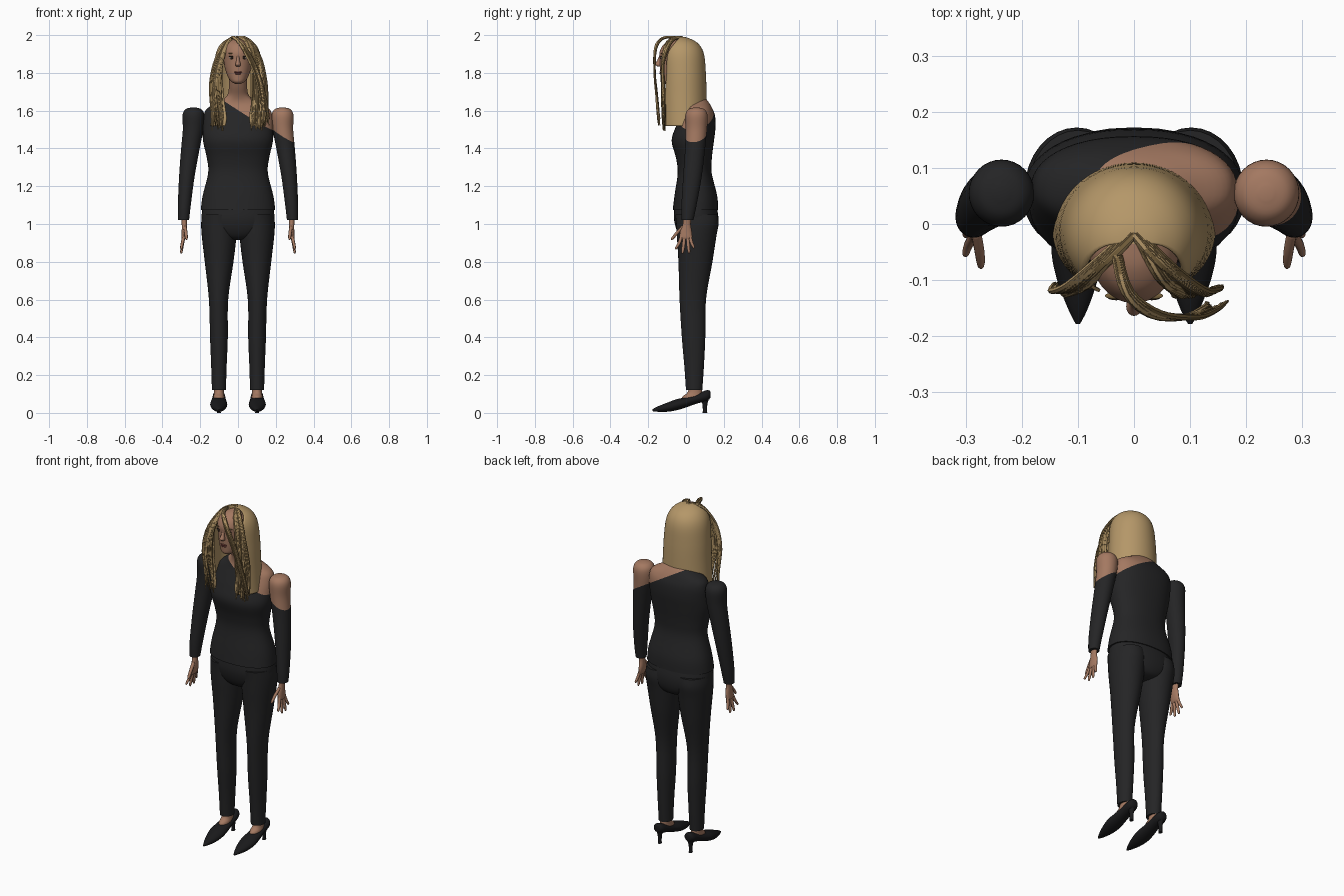
import bpy, bmesh, math, random
from mathutils import Vector

random.seed(4)
cube = bpy.data.objects.get("Cube")
if cube:
    bpy.data.objects.remove(cube, do_unlink=True)


def material(name, r, g, b):
    m = bpy.data.materials.new(name)
    m.use_nodes = True
    m.diffuse_color = (r, g, b, 1)
    bsdf = m.node_tree.nodes["Principled BSDF"]
    bsdf.inputs["Base Color"].default_value = (r, g, b, 1)
    bsdf.inputs["Roughness"].default_value = 0.7
    return m


SKIN = material("skin", 0.37, 0.19, 0.12)
GOLD = material("hair gold", 0.46, 0.31, 0.14)
DARK = material("hair dark gold", 0.2, 0.13, 0.05)
CLOTH = material("black cloth", 0.018, 0.018, 0.019)
SHOE = material("black leather", 0.01, 0.01, 0.011)
LIPS = material("lip red brown", 0.2, 0.06, 0.05)
EYE = material("eye brown", 0.03, 0.018, 0.012)
WHITE = material("eye white", 0.45, 0.4, 0.36)


def finish(name, bm, mats):
    bmesh.ops.recalc_face_normals(bm, faces=bm.faces)
    mesh = bpy.data.meshes.new(name)
    bm.to_mesh(mesh)
    bm.free()
    ob = bpy.data.objects.new(name, mesh)
    bpy.context.collection.objects.link(ob)
    for m in mats:
        mesh.materials.append(m)
    smooth(ob)
    return ob


def smooth(ob):
    bpy.ops.object.select_all(action='DESELECT')
    ob.select_set(True)
    bpy.context.view_layer.objects.active = ob
    bpy.ops.object.shade_smooth_by_angle(angle=math.radians(50))


def spline(rows, steps=5):
    """Catmull-Rom through rows of numbers."""
    rows = [Vector(r) for r in rows]
    out = []
    for i in range(len(rows) - 1):
        a, b, c, d = rows[max(i - 1, 0)], rows[i], rows[i + 1], rows[min(i + 2, len(rows) - 1)]
        for k in range(steps):
            t = k / steps
            out.append((b * 2 + (c - a) * t + (a * 2 - b * 5 + c * 4 - d) * t * t
                        + (b * 3 - a - c * 3 + d) * t ** 3) / 2)
    return out + [rows[-1]]


def signed_pow(v, p):
    return math.copysign(abs(v) ** p, v)


def loft(rings, side=1, axis="z", sides=32, power=2.0):
    """Rings are (station, centre a, centre b, radius a, radius b)."""
    bm = bmesh.new()
    loops = []
    for t, a, b, ra, rb in spline(rings):
        loop = []
        for k in range(sides):
            ang = math.tau * k / sides
            u = (a + abs(ra) * signed_pow(math.cos(ang), 2 / power)) * side
            v = b + abs(rb) * signed_pow(math.sin(ang), 2 / power)
            loop.append(bm.verts.new((u, v, t) if axis == "z" else (u, t, v)))
        loops.append(loop)
    for lo, hi in zip(loops, loops[1:]):
        for k in range(sides):
            n = (k + 1) % sides
            bm.faces.new((lo[k], lo[n], hi[n], hi[k]))
    bm.faces.new(loops[0])
    bm.faces.new(loops[-1])
    return bm


def neckline(bm):
    """Cut the slanted neckline; everything above it becomes skin."""
    point, normal = Vector((0, 0, 1.605)), Vector((0.6, -0.15, 1))
    bmesh.ops.bisect_plane(bm, geom=bm.verts[:] + bm.edges[:] + bm.faces[:],
                           plane_co=point, plane_no=normal)
    for f in bm.faces:
        f.material_index = int((f.calc_center_median() - point).dot(normal) > 0)


def blob(name, place, size, mat):
    bm = bmesh.new()
    bmesh.ops.create_uvsphere(bm, u_segments=16, v_segments=10, radius=1)
    bmesh.ops.scale(bm, vec=size, verts=bm.verts)
    bmesh.ops.translate(bm, vec=place, verts=bm.verts)
    return finish(name, bm, [mat])


# Torso with neck
bm = loft([(1.075, 0, .05, .197, .12), (1.15, 0, .052, .187, .113), (1.27, 0, .046, .158, .09),
           (1.35, 0, .042, .165, .095), (1.44, 0, .036, .185, .112), (1.51, 0, .05, .186, .106),
           (1.57, 0, .062, .182, .092), (1.61, 0, .064, .165, .076), (1.645, 0, .058, .105, .062),
           (1.68, 0, .04, .058, .052), (1.73, 0, .01, .048, .048), (1.8, 0, -.02, .048, .048)],
          sides=48, power=2.25)
neckline(bm)
finish("torso", bm, [CLOTH, SKIN])

# Trousers seat
finish("trouser_seat", loft([(1.1, 0, .05, .186, .11), (1.03, 0, .054, .192, .118),
                             (.97, 0, .058, .17, .108), (.93, 0, .06, .1, .085),
                             (.915, 0, .06, .03, .05)], power=2.2), [CLOTH])

# Arms, hands, legs and shoes, once for each side
FINGERS = [("index", -.022, -.052, .865), ("middle", -.008, -.018, .843),
           ("ring", .008, .016, .845), ("little", .02, .04, .87)]
for side, word in ((1, "left"), (-1, "right")):
    bm = loft([(1.617, .236, .055, .012, .012), (1.607, .236, .055, .042, .042),
               (1.575, .236, .055, .058, .059), (1.5, .238, .054, .054, .057),
               (1.4, .252, .048, .049, .053), (1.25, .271, .034, .041, .049),
               (1.1, .284, .016, .034, .04), (1.02, .288, .008, .029, .031)], side)
    if side > 0:
        neckline(bm)
    finish(word + "_arm", bm, [CLOTH, SKIN])

    finish(word + "_palm", loft([(1.04, .287, .008, .016, .022), (1.0, .284, .004, .014, .021),
                                 (.96, .284, 0, .014, .031), (.93, .287, 0, .012, .033),
                                 (.918, .288, 0, .007, .026)], side, sides=16), [SKIN])
    for finger, y0, y1, z1 in FINGERS:
        zm = (z1 + .93) / 2
        finish(f"{word}_{finger}_finger",
               loft([(.94, .286, y0, .009, .009), (zm, .295, (y0 + y1) / 2, .008, .009),
                     (z1 + .008, .3, y1, .006, .007), (z1, .3, y1, .002, .002)],
                    side, sides=10), [SKIN])
    finish(word + "_thumb", loft([(.99, .282, -.012, .009, .012), (.955, .276, -.045, .009, .012),
                                  (.925, .273, -.07, .007, .009), (.915, .273, -.075, .002, .003)],
                                 side, sides=10), [SKIN])

    finish(word + "_trouser_leg",
           loft([(1.05, .1, .055, .09, .112), (1.0, .102, .06, .093, .112),
                 (.93, .1, .056, .091, .104), (.8, .1, .05, .076, .09),
                 (.6, .103, .036, .051, .07), (.4, .101, .04, .047, .062),
                 (.25, .101, .043, .041, .052), (.12, .101, .043, .037, .043)], side), [CLOTH])

    finish(word + "_ankle", loft([(.16, .101, .05, .026, .034), (.11, .101, .047, .026, .038),
                                  (.085, .101, .035, .029, .055), (.06, .101, .03, .028, .055)],
                                 side, sides=20), [SKIN])
    finish(word + "_shoe", loft([(-.178, .1, .014, .004, .005), (-.15, .1, .02, .018, .014),
                                 (-.1, .101, .03, .036, .024), (-.05, .102, .043, .045, .029),
                                 (0, .102, .056, .042, .027), (.06, .101, .076, .035, .026),
                                 (.105, .101, .09, .032, .029), (.125, .101, .096, .022, .022),
                                 (.13, .101, .097, .008, .01)], side, "y", 24), [SHOE])
    finish(word + "_heel", loft([(.085, .101, .1, .024, .025), (.05, .101, .1, .012, .014),
                                 (.012, .101, .1, .009, .011), (0, .101, .1, .011, .013)],
                                side, sides=16), [SHOE])

# Head, with scalp coloured as hair
bm = loft([(1.742, 0, -.095, .015, .02), (1.754, 0, -.088, .036, .042), (1.78, 0, -.07, .054, .064),
           (1.82, 0, -.055, .068, .082), (1.87, 0, -.045, .077, .094), (1.91, 0, -.04, .08, .1),
           (1.95, 0, -.035, .068, .084), (1.975, 0, -.03, .038, .05), (1.983, 0, -.03, .006, .006)],
          sides=40)
for f in bm.faces:
    c = f.calc_center_median()
    f.material_index = int(c.y > -.03 and c.z > 1.76)
finish("head", bm, [SKIN, GOLD])

# Face details
finish("nose", loft([(1.895, 0, -.132, .006, .008), (1.865, 0, -.142, .009, .011),
                     (1.845, 0, -.147, .014, .017), (1.834, 0, -.141, .01, .01)], sides=16), [SKIN])
blob("upper_lip", (0, -.134, 1.804), (.021, .006, .005), LIPS)
blob("lower_lip", (0, -.133, 1.796), (.017, .007, .005), LIPS)
for side, word in ((1, "left"), (-1, "right")):
    blob(word + "_eye", (.032 * side, -.127, 1.88), (.015, .007, .008), WHITE)
    blob(word + "_iris", (.032 * side, -.13, 1.88), (.009, .006, .008), EYE)
    blob(word + "_lash", (.032 * side, -.129, 1.887), (.017, .007, .003), EYE)
    blob(word + "_brow", (.034 * side, -.128, 1.903), (.018, .006, .003), DARK)

# Long hair shell, open over the face; last value is half the opening in degrees
bm = bmesh.new()
rows = []
for z, cy, rx, ry, gap in spline([(1.992, -.03, .004, .004, 80), (1.985, -.03, .045, .042, 80),
                                  (1.955, -.025, .09, .09, 65), (1.9, -.02, .118, .115, 48),
                                  (1.8, -.015, .13, .12, 42), (1.68, -.013, .136, .122, 35),
                                  (1.57, -.012, .142, .122, 26), (1.52, -.012, .145, .12, 28)]):
    row = []
    for k in range(41):
        ang = math.radians(gap + (360 - 2 * gap) * k / 40)
        row.append(bm.verts.new((rx * math.sin(ang), cy - ry * math.cos(ang), z)))
    rows.append(row)
for lo, hi in zip(rows, rows[1:]):
    for k in range(40):
        bm.faces.new((lo[k], lo[k + 1], hi[k + 1], hi[k]))
shell = finish("hair_shell", bm, [GOLD])
solid = shell.modifiers.new("thickness", "SOLIDIFY")
solid.thickness = 0.006


# Loose front locks made of many fine strands
def lock(name, path, count, spread, mat, shift):
    curve = bpy.data.curves.new(name, "CURVE")
    curve.dimensions = "3D"
    curve.bevel_depth = 0.0055
    curve.bevel_resolution = 1
    for i in range(count):
        u = (2 * (i + shift) / count - 1) * spread
        drop = random.uniform(-.01, .05)
        points = spline(path, 4)
        s = curve.splines.new("POLY")
        s.points.add(len(points) - 1)
        for k, (point, p) in enumerate(zip(s.points, points)):
            t = k / (len(points) - 1)
            wave = .004 * math.sin(9 * t + i) * t
            point.co = (p.x + u * (.25 + t) + wave, p.y + .25 * abs(u) + wave,
                        p.z + drop * t ** 4 - abs(u) * .3 * (1 - t), 1)
            point.radius = 1.1 - .7 * t ** 3
    curve.materials.append(mat)
    ob = bpy.data.objects.new(name, curve)
    bpy.context.collection.objects.link(ob)
    bpy.ops.object.select_all(action='DESELECT')
    ob.select_set(True)
    bpy.context.view_layer.objects.active = ob
    bpy.ops.object.convert(target="MESH")
    smooth(bpy.context.view_layer.objects.active)


LOCKS = [
    ("left_lock", [(0, -.02, 1.99), (.05, -.075, 1.98), (.105, -.12, 1.88), (.125, -.125, 1.75),
                   (.125, -.12, 1.62), (.125, -.12, 1.5)], 9, .03),
    ("left_inner_lock", [(.01, -.03, 1.99), (.05, -.1, 1.965), (.083, -.125, 1.86),
                         (.09, -.13, 1.72), (.09, -.125, 1.6), (.085, -.12, 1.5)], 6, .022),
    ("right_lock", [(0, -.02, 1.99), (-.05, -.07, 1.975), (-.098, -.115, 1.88),
                    (-.12, -.125, 1.75), (-.115, -.12, 1.62), (-.105, -.115, 1.5)], 10, .032),
    ("fringe_lock", [(-.03, -.06, 1.99), (-.012, -.125, 1.985), (.035, -.163, 1.93),
                     (.1, -.168, 1.8), (.135, -.155, 1.65), (.145, -.145, 1.52)], 6, .016),
]
for name, path, count, spread in LOCKS:
    lock(name + "_light", path, count, spread, GOLD, 0.25)
    lock(name + "_dark", path, count, spread, DARK, 0.75)
